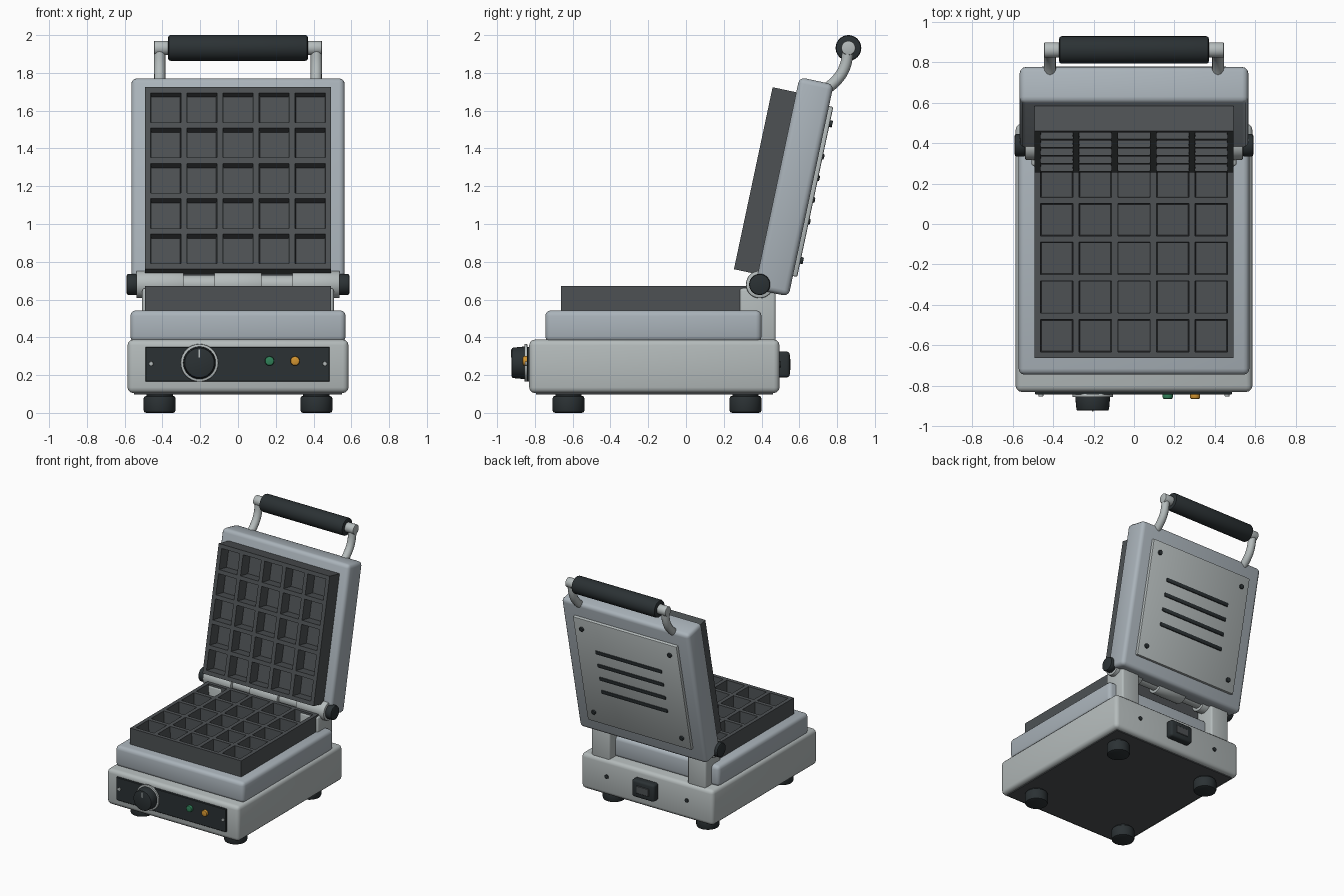
import bpy, bmesh
from math import radians, pi
from mathutils import Matrix

if "Cube" in bpy.data.objects:
    bpy.data.objects.remove(bpy.data.objects["Cube"])


def material(name, rgb):
    m = bpy.data.materials.new(name)
    m.diffuse_color = (*rgb, 1)
    m.use_nodes = True
    m.node_tree.nodes["Principled BSDF"].inputs["Base Color"].default_value = m.diffuse_color
    return m


STEEL = material("steel", (0.46, 0.50, 0.50))
SHELL = material("shell_steel", (0.40, 0.45, 0.49))
IRON = material("cast_iron", (0.075, 0.083, 0.088))
BLACK = material("black", (0.024, 0.031, 0.034))
GREEN = material("green", (0.03, 0.22, 0.10))
ORANGE = material("orange", (0.65, 0.30, 0.03))


def finish(ob, mat, bevel=0, segs=3):
    ob.data.materials.append(mat)
    bpy.ops.object.select_all(action='DESELECT')
    ob.select_set(True)
    bpy.context.view_layer.objects.active = ob
    if bevel:
        b = ob.modifiers.new("bevel", 'BEVEL')
        b.width, b.segments, b.limit_method = bevel, segs, 'ANGLE'
        b.angle_limit = radians(40)
        bpy.ops.object.modifier_apply(modifier=b.name)
    bpy.ops.object.shade_smooth_by_angle(angle=radians(32))
    return ob


def mesh_object(name, bm):
    me = bpy.data.meshes.new(name)
    bm.to_mesh(me)
    bm.free()
    ob = bpy.data.objects.new(name, me)
    bpy.context.collection.objects.link(ob)
    return ob


def box(name, x, y, z, mat, bevel=0, segs=3):
    """Box from (min, max) ranges."""
    bm = bmesh.new()
    bmesh.ops.create_cube(bm, size=1)
    for v in bm.verts:
        v.co = [r[0] + (c + 0.5) * (r[1] - r[0]) for r, c in zip((x, y, z), v.co)]
    return finish(mesh_object(name, bm), mat, bevel, segs)


def cyl(name, center, r, length, axis, mat, bevel=0, r2=None, n=32):
    """Cylinder along an axis; r2 is the radius at the positive end."""
    bm = bmesh.new()
    bmesh.ops.create_cone(bm, cap_ends=True, segments=n, radius1=r,
                          radius2=r if r2 is None else r2, depth=length)
    rot = {'X': Matrix.Rotation(pi / 2, 4, 'Y'), 'Y': Matrix.Rotation(-pi / 2, 4, 'X'),
           'Z': Matrix()}[axis]
    bm.transform(Matrix.Translation(center) @ rot)
    return finish(mesh_object(name, bm), mat, bevel, 2)


def waffle_plate(name, size, thick, matrix):
    """Square plate, top at local z = 0, with 5 x 5 tapered pockets."""
    cuts = [-size / 2]
    for i in range(5):
        c = (i - 2) * 0.191
        cuts += [c - 0.08, c + 0.08]
    cuts.append(size / 2)
    bm = bmesh.new()
    grid = [[bm.verts.new((x, y, 0)) for x in cuts] for y in cuts]
    pockets = []
    for j in range(11):
        for i in range(11):
            f = bm.faces.new((grid[j][i], grid[j][i + 1], grid[j + 1][i + 1], grid[j + 1][i]))
            if i % 2 and j % 2:
                pockets.append(f)
    bm.normal_update()
    rim = [e for e in bm.edges if e.is_boundary]
    ext = bmesh.ops.extrude_edge_only(bm, edges=rim)['geom']
    for v in ext:
        if isinstance(v, bmesh.types.BMVert):
            v.co.z -= thick
    bmesh.ops.contextual_create(bm, geom=[e for e in ext if isinstance(e, bmesh.types.BMEdge)
                                          and e.is_boundary])
    bmesh.ops.inset_individual(bm, faces=pockets, thickness=0.006, depth=-0.09)
    bmesh.ops.recalc_face_normals(bm, faces=bm.faces)
    bm.transform(matrix)
    return finish(mesh_object(name, bm), IRON)


# Base housing, underside and feet
box("base_housing", (-.585, .585), (-.83, .495), (.105, .388), STEEL, .03)
box("underside_panel", (-.55, .55), (-.795, .46), (.097, .13), IRON)
for sx, side in ((-1, "left"), (1, "right")):
    for y, end in ((-.622, "front"), (.315, "rear")):
        cyl(f"{end}_{side}_foot", (sx * .415, y, .045), .085, .09, 'Z', BLACK, .014)
        cyl(f"{end}_{side}_foot_collar", (sx * .415, y, .095), .07, .03, 'Z', BLACK)

# Lower tray and waffle plate
box("lower_tray", (-.57, .57), (-.745, .40), (.375, .543), SHELL, .03)
waffle_plate("lower_waffle_plate", .985, .14, Matrix.Translation((0, -.17, .672)))

# Control panel with knob and lamps
box("control_panel", (-.49, .485), (-.843, -.80), (.165, .35), BLACK, .004, 1)
cyl("knob_ring", (-.204, -.848, .265), .1, .016, 'Y', STEEL, .004)
cyl("control_knob", (-.204, -.885, .265), .08, .075, 'Y', BLACK, .008, .087)
box("knob_pointer", (-.208, -.2), (-.926, -.91), (.292, .335), STEEL)
for x, name, mat in ((.167, "ready_lamp", GREEN), (.302, "power_lamp", ORANGE)):
    cyl(name, (x, -.85, .275), .025, .03, 'Y', mat, .008)
for sx, side in ((-1, "left"), (1, "right")):
    cyl(f"panel_screw_{side}", (sx * .46, -.845, .26), .012, .015, 'Y', STEEL, .003, n=16)

# Rear inlet and screws
box("rear_inlet", (-.1, .1), (.48, .55), (.187, .325), BLACK, .018)
box("rear_inlet_switch", (-.055, .055), (.53, .554), (.225, .285), IRON, .003, 1)
for sx, side in ((-1, "left"), (1, "right")):
    cyl(f"rear_screw_{side}", (sx * .355, .497, .255), .016, .014, 'Y', BLACK, .003, n=16)

# Hinge posts, barrels, rod and end caps
HY, HZ = .39, .68
cyl("hinge_rod", (0, HY, HZ), .05, 1.0, 'X', STEEL)
cyl("hinge_center_barrel", (0, HY, HZ), .073, .25, 'X', STEEL, .006)
for sx, side in ((-1, "left"), (1, "right")):
    box(f"hinge_post_{side}", sorted((sx * .345, sx * .507)), (.285, .475), (.37, .66), STEEL, .015)
    cyl(f"hinge_barrel_{side}", (sx * .413, HY, HZ), .073, .25, 'X', STEEL, .006)
    cyl(f"hinge_cap_{side}", (sx * .562, HY, HZ), .056, .056, 'X', BLACK, .01)

# Lid, built upright around the hinge axis and then tilted back
lid = [box("lid_shell", (-.565, .565), (-.022, .163), (-.03, 1.117), SHELL, .03),
       waffle_plate("upper_waffle_plate", .985, .14,
                    Matrix.Translation((0, -.15, .543)) @ Matrix.Rotation(pi / 2, 4, 'X')),
       box("lid_back_panel", (-.46, .46), (.15, .186), (.08, 1.0), STEEL, .008, 2)]
for i in range(4):
    z = .38 + i * .117
    lid.append(box(f"vent_slot_{i + 1}", (-.295, .295), (.17, .194), (z - .016, z + .016),
                   BLACK, .008, 2))
for x in (-.39, .39):
    for z in (.17, .91):
        lid.append(cyl("lid_screw", (x, .19, z), .018, .02, 'Y', BLACK, .004, n=16))
tilt = Matrix.Translation((0, HY, HZ)) @ Matrix.Rotation(radians(-12), 4, 'X')
for ob in lid:
    ob.data.transform(tilt)

# Handle: grip, end knobs and bent arms
GY, GZ = .86, 1.932
cyl("handle_grip", (0, GY, GZ), .068, .74, 'X', BLACK, .012)
for sx, side in ((-1, "left"), (1, "right")):
    cyl(f"handle_end_{side}", (sx * .4, GY, GZ), .038, .09, 'X', STEEL, .006)
    cu = bpy.data.curves.new(f"handle_arm_{side}", 'CURVE')
    cu.dimensions, cu.bevel_depth, cu.bevel_resolution, cu.use_fill_caps = '3D', .03, 4, True
    cu.resolution_u = 8
    sp = cu.splines.new('BEZIER')
    path = [(.71, 1.69), (.80, 1.765), (.84, 1.83), (GY, GZ)]
    sp.bezier_points.add(len(path) - 1)
    for p, (y, z) in zip(sp.bezier_points, path):
        p.co = (sx * .415, y, z)
        p.handle_left_type = p.handle_right_type = 'AUTO'
    arm = bpy.data.objects.new(cu.name, cu)
    bpy.context.collection.objects.link(arm)
    bpy.ops.object.select_all(action='DESELECT')
    arm.select_set(True)
    bpy.context.view_layer.objects.active = arm
    bpy.ops.object.convert(target='MESH')
    finish(bpy.context.view_layer.objects.active, STEEL)
